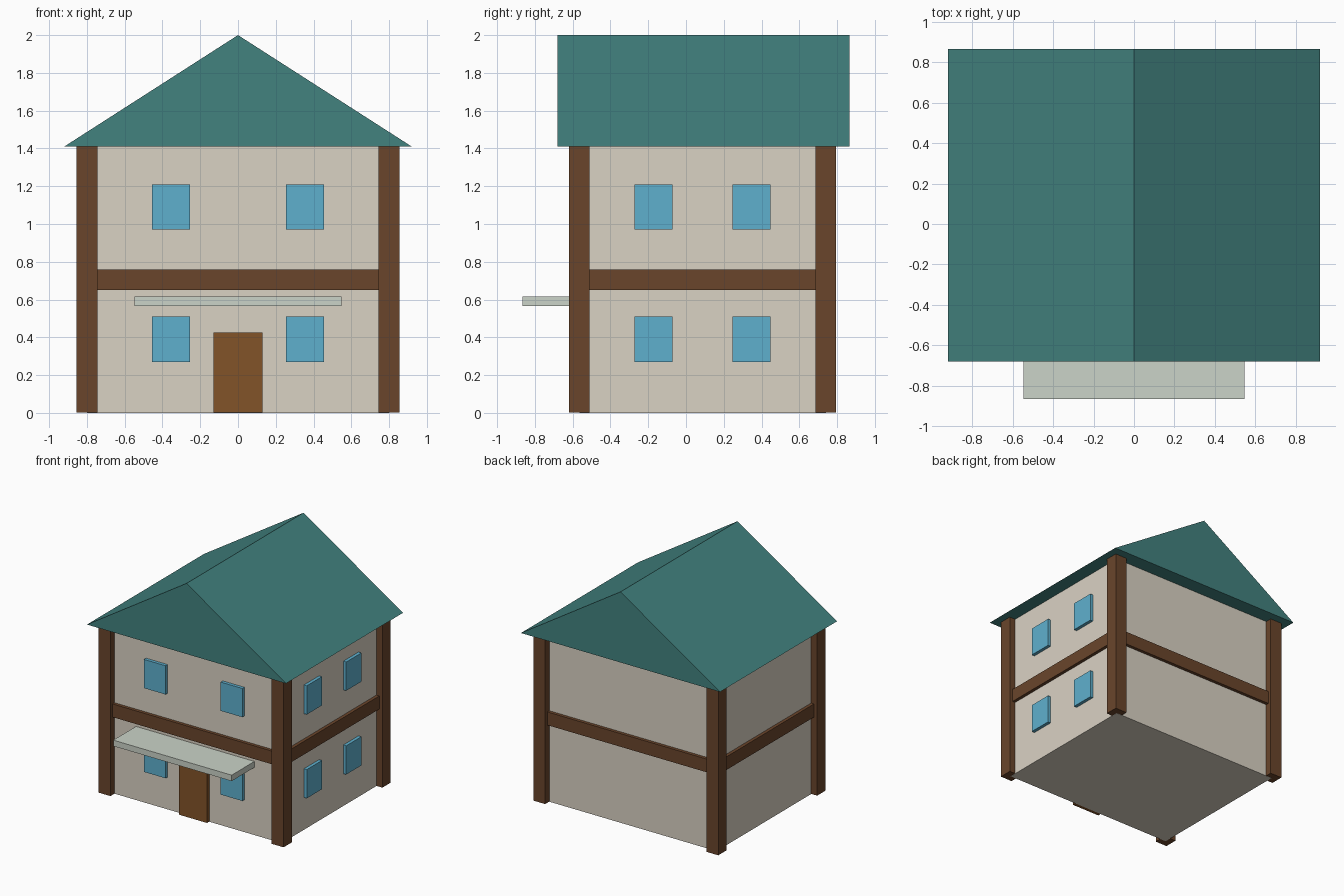
import bpy

if "Cube" in bpy.data.objects:
    bpy.data.objects.remove(bpy.data.objects["Cube"])


def material(name, rgb):
    m = bpy.data.materials.new(name)
    lin = [((c / 255 + 0.055) / 1.055) ** 2.4 for c in rgb]
    m.diffuse_color = (*lin, 1)
    m.use_nodes = True
    m.node_tree.nodes["Principled BSDF"].inputs["Base Color"].default_value = m.diffuse_color
    return m


PLASTER = material("plaster", (218, 210, 196))
TIMBER = material("timber", (106, 69, 43))
TILE = material("roof_tile", (66, 130, 127))
GLASS = material("glass", (95, 176, 206))
DOOR = material("door_wood", (130, 83, 40))
CANOPY = material("canopy", (203, 211, 200))


def mesh_object(name, verts, faces, mat):
    me = bpy.data.meshes.new(name)
    me.from_pydata(verts, [], faces)
    me.materials.append(mat)
    ob = bpy.data.objects.new(name, me)
    bpy.context.collection.objects.link(ob)
    return ob


def box(name, x, y, z, mat):
    """Box from (min, max) ranges on each axis."""
    verts = [(a, b, c) for a in x for b in y for c in z]
    faces = [(0, 1, 3, 2), (4, 6, 7, 5), (0, 4, 5, 1),
             (2, 3, 7, 6), (0, 2, 6, 4), (1, 5, 7, 3)]
    return mesh_object(name, verts, faces, mat)


W = 0.80                  # half width of the walls
Y0, Y1 = -0.565, 0.74     # front and back wall
YC = (Y0 + Y1) / 2
EAVE = 1.41
P = 0.055                 # half post thickness
OUT = 0.027               # how far beams and windows stand out

# Walls
box("walls", (-W, W), (Y0, Y1), (0, EAVE), PLASTER)

# Corner posts
for sx, side in ((-1, "left"), (1, "right")):
    for y, end in ((Y0, "front"), (Y1, "back")):
        box(f"post_{end}_{side}", (sx * W - P, sx * W + P), (y - P, y + P),
            (0.001, EAVE), TIMBER)

# Floor beams between the posts on all four sides
BZ = (0.65, 0.76)
for y, end in ((Y0, "front"), (Y1, "back")):
    box(f"beam_{end}", (-W, W), (y - OUT, y + OUT), BZ, TIMBER)
for x, side in ((-W, "left"), (W, "right")):
    box(f"beam_{side}", (x - OUT, x + OUT), (Y0, Y1), BZ, TIMBER)

# Windows on the front and right walls
for z, floor in ((0.39, "lower"), (1.09, "upper")):
    zr = (z - 0.12, z + 0.12)
    for i, s in enumerate((-1, 1), 1):
        x, y = s * 0.355, YC + s * 0.26
        box(f"window_front_{floor}_{i}", (x - 0.1, x + 0.1),
            (Y0 - OUT, Y0 + OUT), zr, GLASS)
        box(f"window_right_{floor}_{i}", (W - OUT, W + OUT),
            (y - 0.1, y + 0.1), zr, GLASS)

# Front door and the canopy above it
box("door", (-0.13, 0.13), (Y0 - 0.03, Y0 + 0.03), (0.001, 0.425), DOOR)
box("canopy", (-0.547, 0.547), (-0.865, Y0), (0.565, 0.615), CANOPY)

# Gable roof: triangular prism
verts = [(x, y, z) for y in (-0.68, 0.865)
         for x, z in ((-0.92, EAVE), (0.92, EAVE), (0, 2.0))]
mesh_object("roof", verts, [(0, 1, 2), (3, 5, 4), (0, 3, 4, 1),
                            (1, 4, 5, 2), (2, 5, 3, 0)], TILE)

# Consistent box orientation
import bmesh
for ob in bpy.context.collection.objects:
    bm = bmesh.new()
    bm.from_mesh(ob.data)
    bmesh.ops.recalc_face_normals(bm, faces=bm.faces)
    bm.to_mesh(ob.data)
    bm.free()
